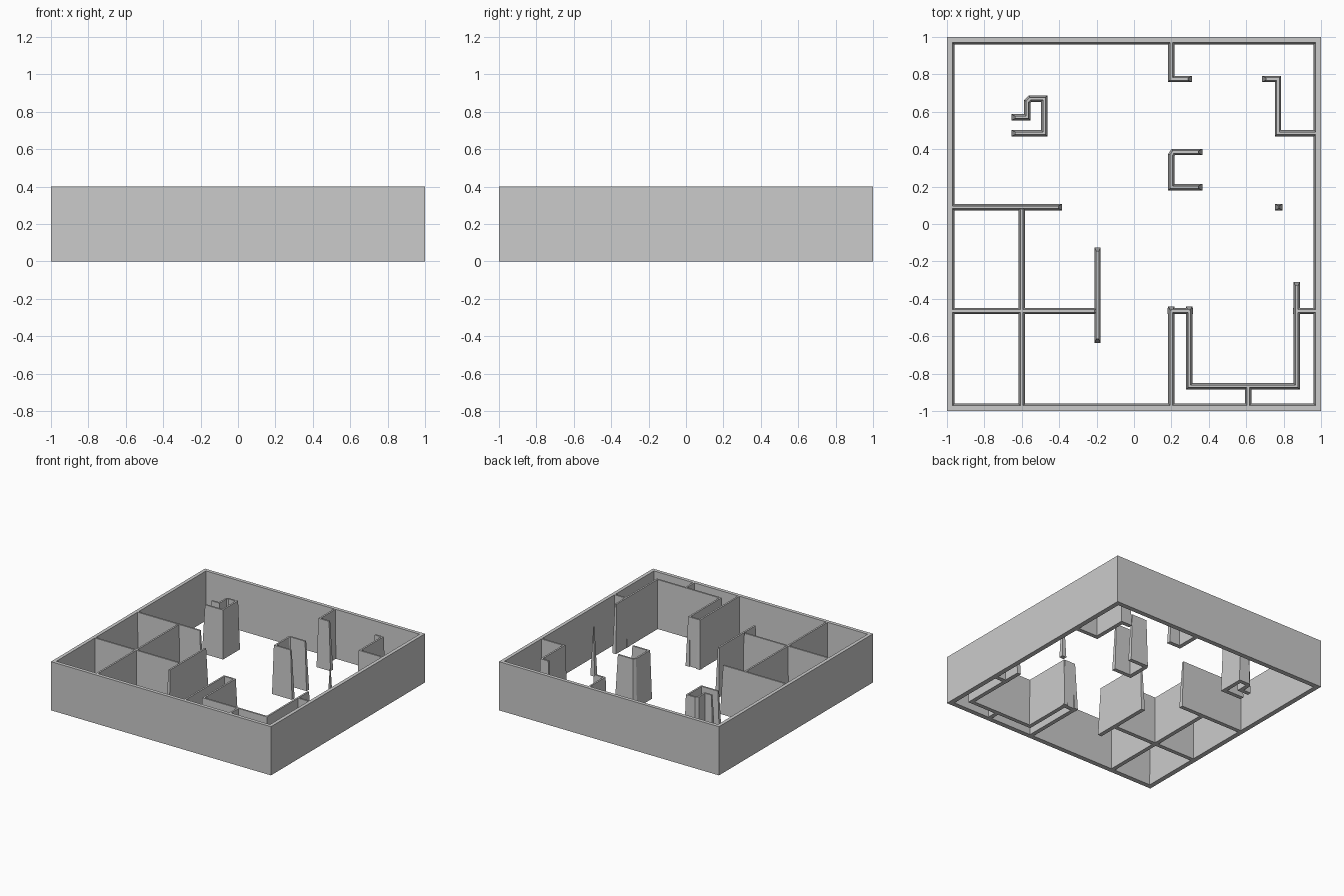
import bpy
import bmesh
from mathutils import Vector

if "Cube" in bpy.data.objects:
    bpy.data.objects.remove(bpy.data.objects["Cube"], do_unlink=True)

HEIGHT = 0.4
BASE, TOP = 0.017, 0.007      # half thickness at the foot and at the top
END_DRAFT = 0.02              # how far free ends lean inward

grey = bpy.data.materials.new("plain grey")
grey.use_nodes = True
colour = (0.6, 0.6, 0.6, 1)
grey.diffuse_color = colour
grey.node_tree.nodes["Principled BSDF"].inputs["Base Color"].default_value = colour


def finish(name, bm):
    bmesh.ops.recalc_face_normals(bm, faces=bm.faces)
    mesh = bpy.data.meshes.new(name)
    bm.to_mesh(mesh)
    bm.free()
    mesh.materials.append(grey)
    obj = bpy.data.objects.new(name, mesh)
    bpy.context.collection.objects.link(obj)


def side_points(path, half, shrink):
    """Left and right mitred outlines of a path, with both ends pulled in."""
    pts = [Vector(p) for p in path]
    dirs = [(b - a).normalized() for a, b in zip(pts, pts[1:])]
    pts[0] += dirs[0] * shrink
    pts[-1] -= dirs[-1] * shrink
    rows = []
    for i, p in enumerate(pts):
        d0, d1 = dirs[max(i - 1, 0)], dirs[min(i, len(dirs) - 1)]
        n0, n1 = Vector((-d0.y, d0.x)), Vector((-d1.y, d1.x))
        mitre = (n0 + n1) / (1 + n0.dot(n1))
        rows.append((p + mitre * half, p - mitre * half))
    return rows


def wall(name, *path):
    """Wall with drafted sides along a path of floor points."""
    bm = bmesh.new()
    low = side_points(path, BASE, 0)
    high = side_points(path, TOP, END_DRAFT)
    rings = []
    for (a, b), (c, d) in zip(low, high):
        rings.append([bm.verts.new((*a, 0)), bm.verts.new((*b, 0)),
                      bm.verts.new((*d, HEIGHT)), bm.verts.new((*c, HEIGHT))])
    for r, s in zip(rings, rings[1:]):
        for i in range(4):
            j = (i + 1) % 4
            bm.faces.new((r[i], r[j], s[j], s[i]))
    bm.faces.new(rings[0])
    bm.faces.new(rings[-1])
    finish(name, bm)


# Outer wall: upright outside, drafted inside, open floor
bm = bmesh.new()
loops = []
for half, z in ((1, 0), (1, HEIGHT), (0.971, HEIGHT), (0.96, 0)):
    loops.append([bm.verts.new((sx * half, sy * half, z))
                  for sx, sy in ((-1, -1), (1, -1), (1, 1), (-1, 1))])
for a, b in zip(loops, loops[1:] + loops[:1]):
    for i in range(4):
        j = (i + 1) % 4
        bm.faces.new((a[i], a[j], b[j], b[i]))
finish("outer_wall", bm)

# Left end of the outer wall frame, x = -EDGE to EDGE, hidden joint depth
EDGE = 0.995

# Back rooms
wall("back_hook_wall", (0.2, EDGE), (0.2, 0.775), (0.31, 0.775))
wall("side_closet_wall", (0.685, 0.775), (0.77, 0.775), (0.77, 0.485), (EDGE, 0.485))

# Free standing nooks
wall("square_nook", (0.365, 0.385), (0.21, 0.385), (0.2, 0.37),
     (0.2, 0.197), (0.365, 0.197))
wall("stepped_nook", (-0.655, 0.57), (-0.57, 0.57), (-0.57, 0.655), (-0.555, 0.67),
     (-0.48, 0.67), (-0.48, 0.485), (-0.655, 0.485))

# Grid of small rooms
wall("long_room_wall", (-EDGE, 0.09), (-0.385, 0.09))
wall("room_divider", (-0.6, 0.1), (-0.6, -EDGE))
wall("room_cross_wall", (-EDGE, -0.465), (-0.19, -0.465))
wall("room_end_wall", (-0.195, -0.125), (-0.195, -0.635))

# Front enclosure
wall("entry_wall", (0.2, -EDGE), (0.2, -0.44))
wall("entry_link", (0.18, -0.465), (0.315, -0.465))
wall("enclosure_wall", (0.295, -0.44), (0.295, -0.868), (0.87, -0.868), (0.87, -0.31))
wall("enclosure_stub", (0.61, -0.85), (0.61, -EDGE))
wall("enclosure_side_link", (0.85, -0.465), (EDGE, -0.465))

# Slender post
wall("slender_post", (0.755, 0.09), (0.795, 0.09))
